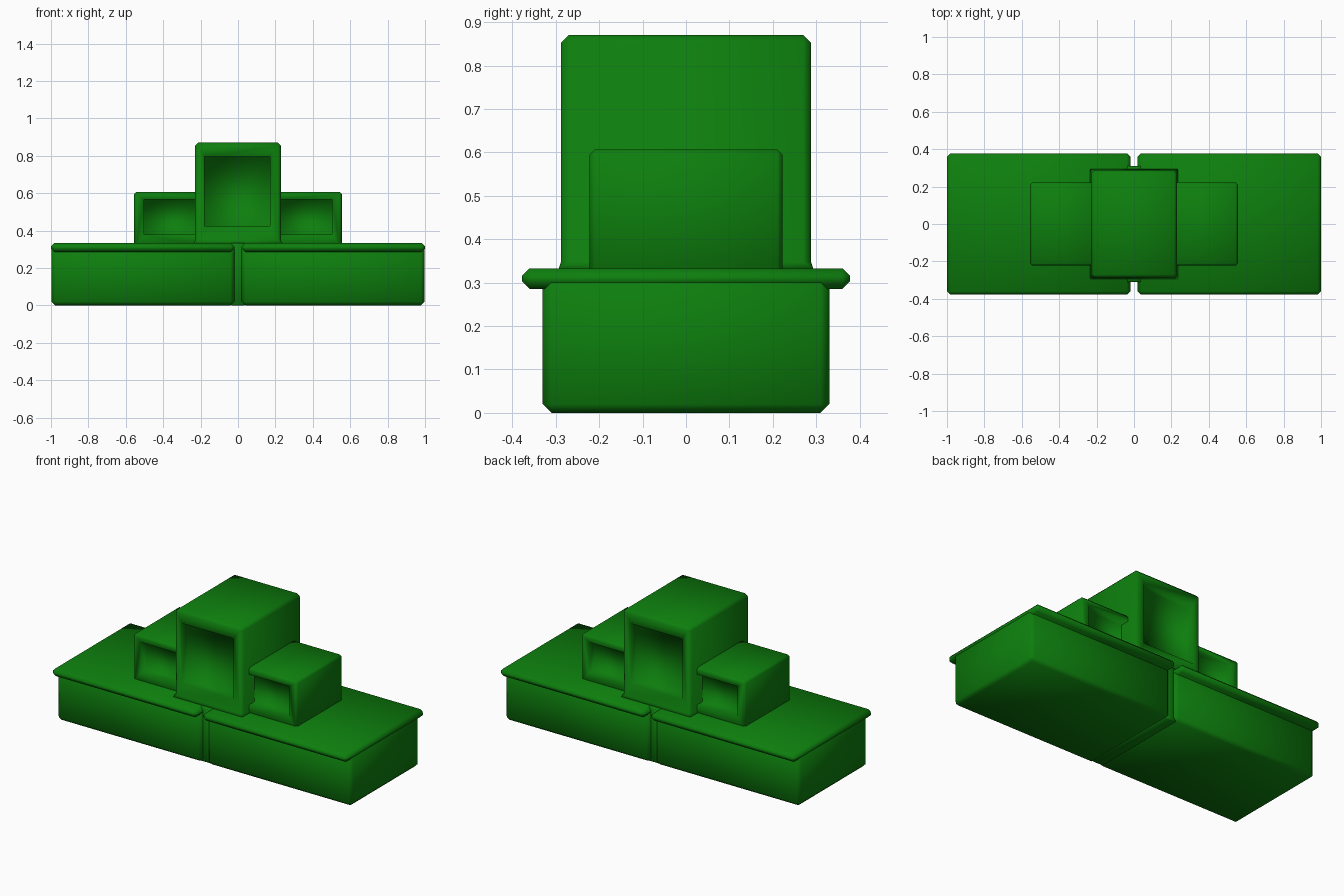
import bpy, bmesh, math
from mathutils import Vector

if "Cube" in bpy.data.objects:
    bpy.data.objects.remove(bpy.data.objects["Cube"])

green = bpy.data.materials.new("green")
green.diffuse_color = (0.004, 0.21, 0.004, 1)
green.use_nodes = True
green.node_tree.nodes["Principled BSDF"].inputs["Base Color"].default_value = green.diffuse_color


def finish(name, bm):
    bmesh.ops.recalc_face_normals(bm, faces=bm.faces)
    mesh = bpy.data.meshes.new(name)
    bm.to_mesh(mesh)
    bm.free()
    mesh.materials.append(green)
    mesh.shade_smooth()
    ob = bpy.data.objects.new(name, mesh)
    bpy.context.collection.objects.link(ob)
    return ob


def block(name, x, y, z, bevel=0.0, flare=0.0, recess=None, depth=0.055):
    """Chamfered box; flare spreads the foot outwards;
    recess = (x0, x1, z0, z1) sunk in front and back faces."""
    bm = bmesh.new()
    bmesh.ops.create_cube(bm, size=1)
    for v in bm.verts:
        v.co = Vector([a[0] + (c + 0.5) * (a[1] - a[0]) for c, a in zip(v.co, (x, y, z))])
    if bevel:
        bmesh.ops.bevel(bm, geom=bm.edges[:], offset=bevel, offset_type='OFFSET',
                        segments=1, profile=0.5, affect='EDGES')
    if flare:
        for v in bm.verts:
            if v.co.z < z[0] + 0.001:
                v.co.x += math.copysign(bevel + flare, v.co.x - sum(x) / 2)
                v.co.y += math.copysign(bevel + flare, v.co.y)
    if recess:
        bm.normal_update()
        for s in (-1, 1):
            face = max((f for f in bm.faces if f.normal.y * s > 0.99),
                       key=lambda f: f.calc_area())
            c = face.calc_center_median()
            bmesh.ops.inset_individual(bm, faces=[face], thickness=0.01)
            for v in face.verts:
                v.co.x = recess[0] if v.co.x < c.x else recess[1]
                v.co.z = recess[2] if v.co.z < c.z else recess[3]
            new = bmesh.ops.extrude_discrete_faces(bm, faces=[face])["faces"][0]
            for v in new.verts:
                v.co.y -= s * depth
    return finish(name, bm)


def mirrored(ob):
    mod = ob.modifiers.new("mirror", 'MIRROR')
    mod.use_axis[0] = True


# base halves with overhanging tops, and the core bridging the centre groove
mirrored(block("base_half", (0.02, 0.998), (-0.33, 0.33), (0, 0.32), 0.02))
mirrored(block("base_rim", (0.02, 1.0), (-0.378, 0.378), (0.285, 0.333), 0.018))
block("base_core", (-0.038, 0.038), (-0.31, 0.31), (0, 0.333), 0.005)

# central tower with its slightly flared foot
block("center_tower", (-0.23, 0.23), (-0.288, 0.288), (0.330, 0.87), 0.018, 0.006,
      recess=(-0.178, 0.172, 0.425, 0.795))

# lower towers on either side
mirrored(block("side_tower", (0.20, 0.555), (-0.222, 0.222), (0.31, 0.607), 0.012,
               recess=(0.222, 0.503, 0.38, 0.567)))
